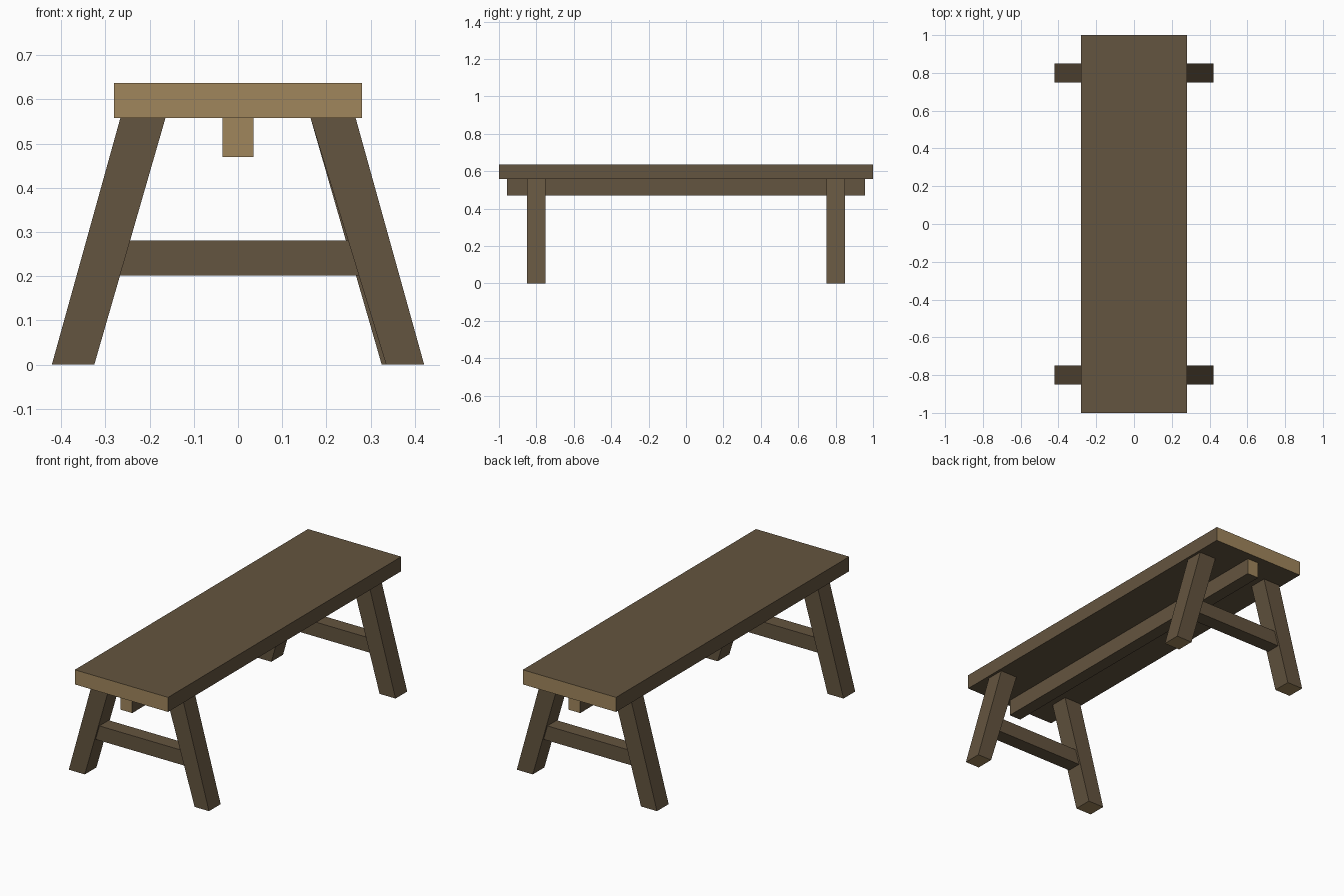
import bpy, bmesh

if "Cube" in bpy.data.objects:
    bpy.data.objects.remove(bpy.data.objects["Cube"])


def material(name, col):
    m = bpy.data.materials.new(name)
    m.diffuse_color = (*col, 1)
    m.use_nodes = True
    m.node_tree.nodes["Principled BSDF"].inputs["Base Color"].default_value = m.diffuse_color
    return m


WOOD = material("dark wood", (0.127, 0.089, 0.050))
GRAIN = material("end grain", (0.352, 0.238, 0.107))


def prism(name, bottom, top, y0, y1, z0, z1, end_axis=None):
    """Block with separate bottom and top x ranges; faces along end_axis get end grain."""
    bm = bmesh.new()
    rings = []
    for (a, b), z in ((bottom, z0), (top, z1)):
        rings.append([bm.verts.new(p) for p in
                      ((a, y0, z), (b, y0, z), (b, y1, z), (a, y1, z))])
    lo, hi = rings
    bm.faces.new(lo[::-1])
    bm.faces.new(hi)
    for i in range(4):
        j = (i + 1) % 4
        bm.faces.new((lo[i], lo[j], hi[j], hi[i]))
    bmesh.ops.recalc_face_normals(bm, faces=bm.faces)
    for f in bm.faces:
        if end_axis is not None and abs(f.normal[end_axis]) > 0.99:
            f.material_index = 1
    me = bpy.data.meshes.new(name)
    bm.to_mesh(me)
    bm.free()
    me.materials.append(WOOD)
    me.materials.append(GRAIN)
    ob = bpy.data.objects.new(name, me)
    bpy.context.collection.objects.link(ob)
    return ob


# Seat plank and the long beam beneath it, pale on their cut ends
prism("seat", (-0.28, 0.28), (-0.28, 0.28), -1, 1, 0.558, 0.637, 1)
prism("under_beam", (-0.035, 0.035), (-0.035, 0.035), -0.957, 0.957, 0.47, 0.558, 1)

# Splayed leg pairs with a cross rail at each end
for end, y in (("front", -0.8), ("back", 0.8)):
    for side, s in (("left", -1), ("right", 1)):
        inner = 0.335 if (end, s) == ("front", 1) else 0.325
        prism(f"{end}_{side}_leg", tuple(sorted((s * 0.421, s * inner))),
              tuple(sorted((s * 0.266, s * 0.164))), y - 0.05, y + 0.05, 0, 0.558, 2)
    prism(f"{end}_cross_rail", (-0.29, 0.29), (-0.27, 0.27),
          y - 0.04, y + 0.04, 0.202, 0.281)
